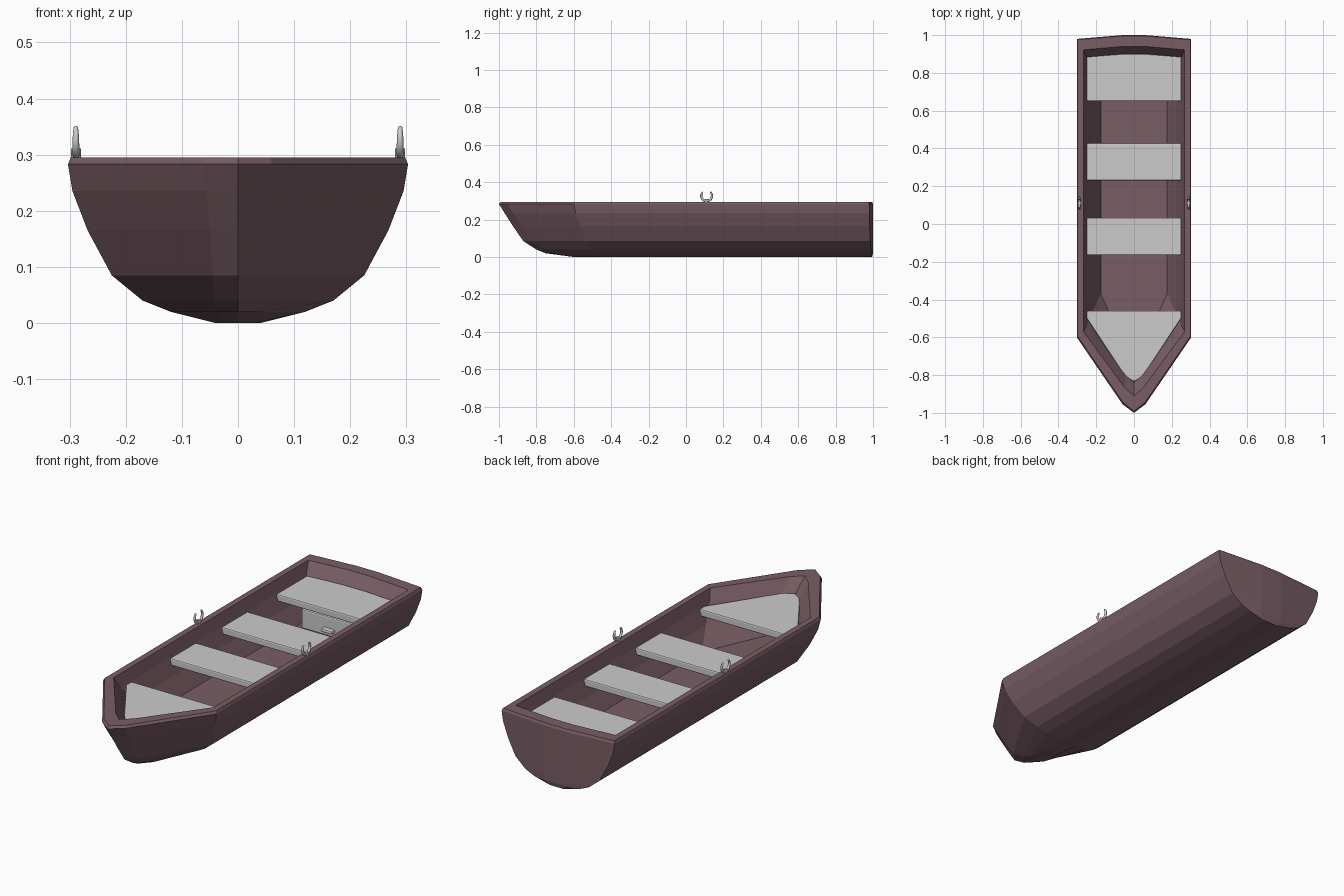
import bpy, bmesh, math
from mathutils import Vector

if "Cube" in bpy.data.objects:
    bpy.data.objects.remove(bpy.data.objects["Cube"])

wood = bpy.data.materials.new("dark_wood")
wood.diffuse_color = (0.19, 0.11, 0.13, 1)
wood.use_nodes = True
wood.node_tree.nodes["Principled BSDF"].inputs["Base Color"].default_value = wood.diffuse_color


def finish(name, bm, mat=None, bevel=0):
    bmesh.ops.recalc_face_normals(bm, faces=bm.faces)
    me = bpy.data.meshes.new(name)
    bm.to_mesh(me)
    bm.free()
    ob = bpy.data.objects.new(name, me)
    bpy.context.collection.objects.link(ob)
    if mat:
        me.materials.append(mat)
    if bevel:
        mod = ob.modifiers.new("bevel", "BEVEL")
        mod.width, mod.segments = bevel, 2
        mod.limit_method = "ANGLE"
    return ob


def mirrored(right):
    """Close an outline given its right half, bow to stern."""
    return right + [(-x, y) for x, y in reversed(right) if x > 0]


def outline(width, stem, shoulder, stern, nose):
    return mirrored([(0, stem), (nose, stem + 0.045), (width, shoulder),
                     (width, stern - 0.02 * width / 0.3),
                     (min(0.06, width * 0.9), stern), (0, stern)])


def slab(name, right, z0, z1):
    """Flat board from a half outline."""
    bm = bmesh.new()
    face = bm.faces.new([bm.verts.new((x, y, z0)) for x, y in mirrored(right)])
    ext = bmesh.ops.extrude_face_region(bm, geom=[face])
    verts = [g for g in ext["geom"] if isinstance(g, bmesh.types.BMVert)]
    bmesh.ops.translate(bm, verts=verts, vec=(0, 0, z1 - z0))
    return finish(name, bm, bevel=0.006)


# Hull: outline levels up the outside, over the rim, down to the floor
# (z, half width, stem y, shoulder y, stern y, nose half width)
levels = [
    (0.0, 0.04, -0.60, -0.46, 0.995, 0.03),
    (0.02, 0.12, -0.75, -0.49, 1.0, 0.04),
    (0.04, 0.17, -0.80, -0.50, 1.0, 0.042),
    (0.085, 0.225, -0.87, -0.53, 1.0, 0.045),
    (0.165, 0.268, -0.925, -0.565, 1.0, 0.05),
    (0.235, 0.295, -0.97, -0.59, 1.0, 0.057),
    (0.283, 0.303, -1.0, -0.60, 1.0, 0.06),
    (0.295, 0.298, -0.99, -0.595, 0.995, 0.058),
    (0.295, 0.268, -0.91, -0.57, 0.94, 0.05),
    (0.24, 0.252, -0.845, -0.54, 0.90, 0.045),
    (0.165, 0.222, -0.80, -0.47, 0.89, 0.045),
    (0.085, 0.175, -0.72, -0.37, 0.87, 0.04),
]
bm = bmesh.new()
rings = [[bm.verts.new((x, y, z)) for x, y in outline(*rest)]
         for z, *rest in levels]
for a, b in zip(rings, rings[1:]):
    for i in range(len(a)):
        j = (i + 1) % len(a)
        bm.faces.new((a[i], a[j], b[j], b[i]))
bm.faces.new(rings[0])
bm.faces.new(rings[-1])
finish("hull", bm, wood)

# Seats
for name, y in (("front_bench", -0.165), ("middle_bench", 0.23)):
    slab(name, [(0.25, y), (0.25, y + 0.198)], 0.205, 0.24)
slab("stern_seat", [(0.25, 0.65), (0.25, 0.885), (0.06, 0.9), (0, 0.9)], 0.205, 0.24)
slab("bow_seat", [(0, -0.835), (0.045, -0.81), (0.25, -0.5), (0.25, -0.46)], 0.205, 0.24)

# Storage box with a small handle under the stern seat
slab("storage_box", [(0.15, 0.70), (0.15, 0.85)], 0.08, 0.175)
slab("box_handle", [(0.03, 0.675), (0.03, 0.705)], 0.105, 0.122)

# Oarlocks: open ring with narrowing ends on a small round base
for side, sx in (("left", -1), ("right", 1)):
    x, y = sx * 0.289, 0.11
    bm = bmesh.new()
    steps, sides, prev = 16, 8, None
    for i in range(steps + 1):
        t = i / steps
        a = math.radians(135 + 270 * t)
        out = Vector((0, math.cos(a), math.sin(a)))
        r = 0.0065 - 0.0025 * abs(2 * t - 1) ** 3
        ring = []
        for k in range(sides):
            b = 2 * math.pi * k / sides
            p = Vector((x, y, 0.328)) + out * (0.029 + r * math.cos(b))
            p.x += r * math.sin(b)
            ring.append(bm.verts.new(p))
        if prev:
            for k in range(sides):
                n = (k + 1) % sides
                bm.faces.new((prev[k], prev[n], ring[n], ring[k]))
        else:
            bm.faces.new(ring)
        prev = ring
    bm.faces.new(prev)
    for f in bm.faces:
        f.smooth = len(f.verts) == 4
    finish(side + "_oarlock", bm)
    bpy.ops.mesh.primitive_cylinder_add(vertices=12, radius=0.009, depth=0.022,
                                        location=(x, y, 0.3))
    bpy.context.object.name = side + "_oarlock_base"
